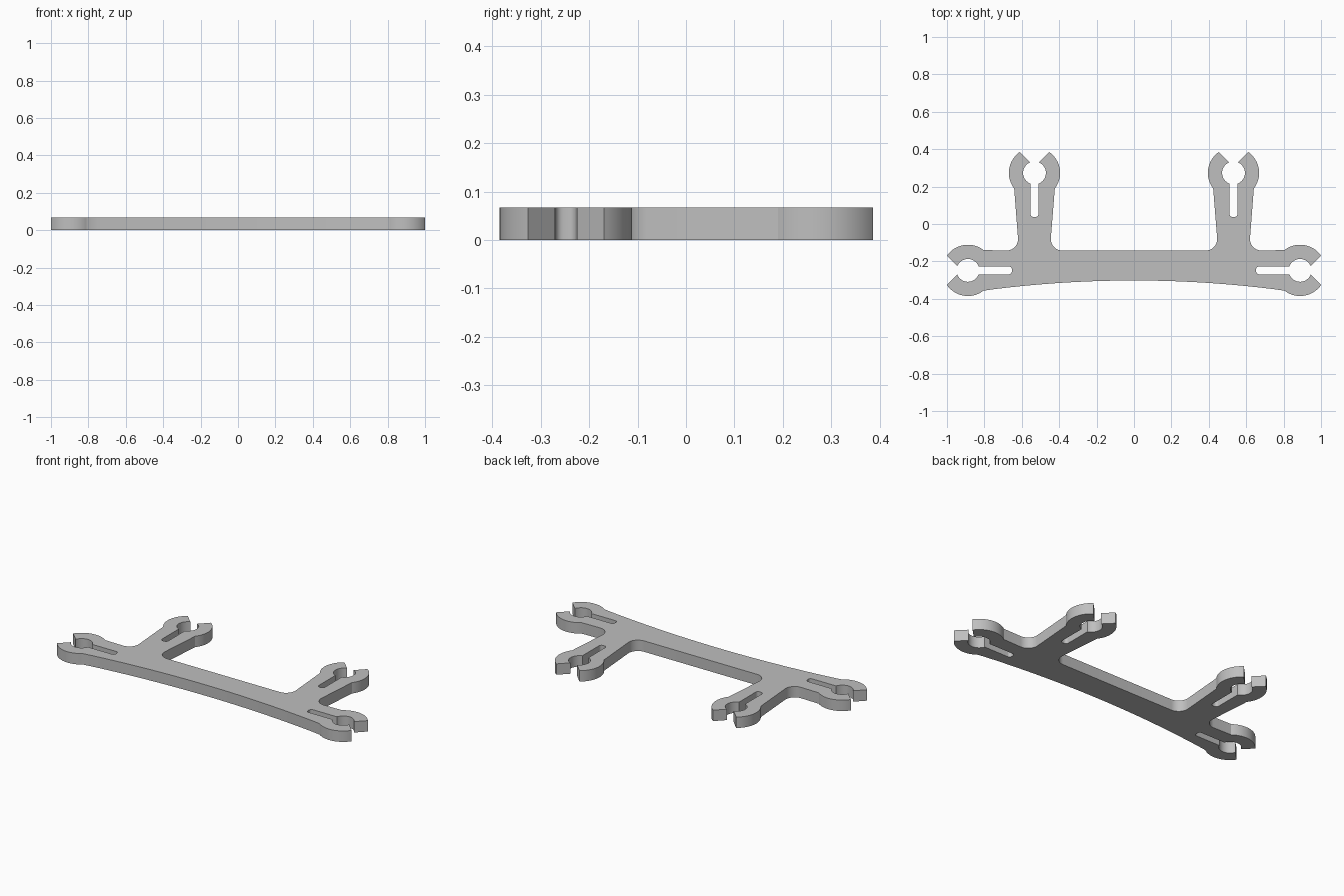
import bpy
import bmesh
from math import sin, cos, radians, degrees, atan2, asin
from mathutils import Matrix, Vector

cube = bpy.data.objects.get("Cube")
if cube:
    bpy.data.objects.remove(cube, do_unlink=True)

THICKNESS = 0.067
OUTER_R, HOLE_R = 0.137, 0.061      # clip jaw and its round hole
SLOT_HALF, SLOT_END = 0.021, -0.235  # relief slot behind the hole
FILLET_R = 0.062


def arc(cx, cy, r, start, end, steps):
    """Points along a circular arc, angles in degrees."""
    angles = [radians(start + (end - start) * i / steps) for i in range(steps + 1)]
    return [Vector((cx + r * cos(a), cy + r * sin(a), 0)) for a in angles]


def clip(x, y, turn):
    """Outline of a snap clip opening along +x, turned and placed."""
    tip = Vector((0.112, 0.078))
    tip_angle = degrees(atan2(tip.y, tip.x))
    slot_angle = 180 - degrees(asin(SLOT_HALF / HOLE_R))
    corner = 0.016
    # Upper jaw: slot end, hole, slanted mouth, outer curve
    upper = [Vector((SLOT_END, 0, 0))]
    upper += arc(SLOT_END + corner, SLOT_HALF - corner, corner, 180, 90, 5)
    upper += arc(0, 0, HOLE_R, slot_angle, 22, 20)
    upper += arc(0, 0, OUTER_R, tip_angle, 127.5, 20)
    lower = [Vector((p.x, -p.y, 0)) for p in reversed(upper[1:])]
    place = Matrix.Translation((x, y, 0)) @ Matrix.Rotation(radians(turn), 4, 'Z')
    return [place @ p for p in lower + upper]


# Right half of the outline: bowed front edge, side clip, arm fillets, rear clip
half = [Vector((0.05 * i, -0.302 - 0.083 * (0.05 * i) ** 2, 0)) for i in range(16)]
half += clip(0.888, -0.248, 0)
half += arc(0.682, -0.08, FILLET_R, 270, 180, 10)
half += clip(0.532, 0.273, 90)
half += arc(0.383, -0.08, FILLET_R, 0, -90, 10)
half.append(Vector((0, -0.142, 0)))
outline = half + [Vector((-p.x, p.y, 0)) for p in reversed(half[1:-1])]

# Extrude the outline into a flat plate
bm = bmesh.new()
face = bm.faces.new([bm.verts.new(p) for p in outline])
top = bmesh.ops.extrude_face_region(bm, geom=[face])["geom"]
top_verts = [v for v in top if isinstance(v, bmesh.types.BMVert)]
bmesh.ops.translate(bm, verts=top_verts, vec=(0, 0, THICKNESS))
if not any(f.is_valid and all(v.co.z == 0 for v in f.verts) for f in bm.faces):
    bm.faces.new([v for v in bm.verts if v.co.z == 0])
bmesh.ops.recalc_face_normals(bm, faces=bm.faces)
mesh = bpy.data.meshes.new("clip_bracket")
bm.to_mesh(mesh)
bm.free()

bracket = bpy.data.objects.new("clip_bracket", mesh)
bpy.context.collection.objects.link(bracket)

# Plain grey plastic
grey = bpy.data.materials.new("plain_grey")
grey.use_nodes = True
colour = (0.52, 0.52, 0.52, 1)
grey.diffuse_color = colour
grey.node_tree.nodes["Principled BSDF"].inputs["Base Color"].default_value = colour
mesh.materials.append(grey)

# Smooth curved walls, crisp rims
bpy.ops.object.select_all(action='DESELECT')
bracket.select_set(True)
bpy.context.view_layer.objects.active = bracket
bpy.ops.object.shade_smooth_by_angle(angle=radians(30))
